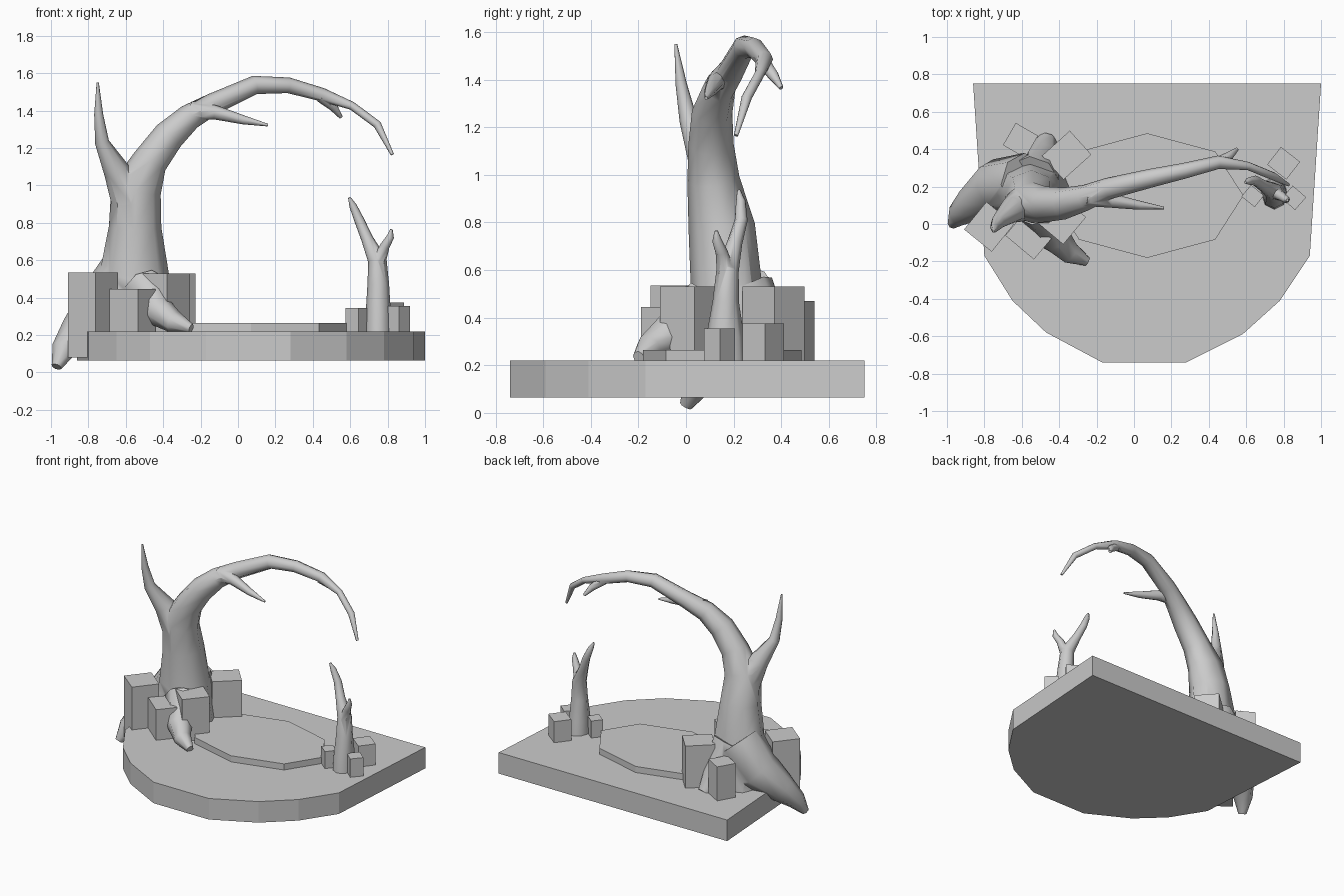
import bpy, bmesh, math
from mathutils import Vector

if "Cube" in bpy.data.objects:
    bpy.data.objects.remove(bpy.data.objects["Cube"])


def finish(name, bm):
    bmesh.ops.recalc_face_normals(bm, faces=bm.faces[:])
    me = bpy.data.meshes.new(name)
    bm.to_mesh(me)
    bm.free()
    ob = bpy.data.objects.new(name, me)
    bpy.context.collection.objects.link(ob)
    return ob


def slab(name, outline, z0, z1):
    bm = bmesh.new()
    low = [bm.verts.new((x, y, z0)) for x, y in outline]
    top = [bm.verts.new((x, y, z1)) for x, y in outline]
    n = len(outline)
    bm.faces.new(low[::-1])
    bm.faces.new(top)
    for i in range(n):
        j = (i + 1) % n
        bm.faces.new((low[i], low[j], top[j], top[i]))
    return finish(name, bm)


def block(name, x, y, w, d, deg, z0, z1):
    c, s = math.cos(math.radians(deg)), math.sin(math.radians(deg))
    pts = [(x + u * w / 2 * c - v * d / 2 * s, y + u * w / 2 * s + v * d / 2 * c)
           for u, v in ((-1, -1), (1, -1), (1, 1), (-1, 1))]
    return slab(name, pts, z0, z1)


def limb(name, pts, sides=8):
    """Tapered tube through points (x, y, z, radius[, depth radius])."""
    bm = bmesh.new()
    pos = [Vector(p[:3]) for p in pts]
    rings = []
    for i, p in enumerate(pts):
        t = (pos[min(i + 1, len(pos) - 1)] - pos[max(i - 1, 0)]).normalized()
        u = Vector((0, 1, 0)).cross(t).normalized()
        v = t.cross(u)
        ring = []
        for k in range(sides):
            a = 2 * math.pi * k / sides
            ring.append(bm.verts.new(pos[i] + u * math.cos(a) * p[3] + v * math.sin(a) * p[-1]))
        rings.append(ring)
    for a, b in zip(rings, rings[1:]):
        for k in range(sides):
            m = (k + 1) % sides
            bm.faces.new((a[k], a[m], b[m], b[k]))
    bm.faces.new(rings[0][::-1])
    bm.faces.new(rings[-1])
    return finish(name, bm)


def tree(name, trunk, branches):
    """Trunk limb with branches and roots fused on, smooth shaded."""
    ob = limb(name, trunk)
    parts = [limb(name + "_branch", b) for b in branches]
    bpy.context.view_layer.objects.active = ob
    for part in parts:
        mod = ob.modifiers.new("fuse", 'BOOLEAN')
        mod.operation = 'UNION'
        mod.solver = 'EXACT'
        mod.object = part
        bpy.ops.object.modifier_apply(modifier=mod.name)
        bpy.data.objects.remove(part)
    bpy.ops.object.select_all(action='DESELECT')
    ob.select_set(True)
    bpy.ops.object.shade_smooth_by_angle(angle=math.radians(55))
    return ob


# Base plinth and raised octagonal step
slab("base", [(-.86, .75), (-.80, -.17), (-.65, -.41), (-.47, -.58), (-.17, -.74),
              (.28, -.74), (.58, -.59), (.78, -.41), (.94, -.17), (1, .75)], .065, .22)
slab("step", [(.07 + .515 * math.cos(k * math.pi / 4), .152 + .333 * math.sin(k * math.pi / 4))
              for k in range(8)], .2, .265)

# Stone blocks around the large tree, then the small tree
blocks = [(-.775, -.015, .19, .19, -39, .08, .535), (-.565, -.07, .20, .145, -40, .08, .445),
          (-.39, .025, .19, .19, -40, .08, .53), (-.36, .368, .20, .172, 42, .08, .53),
          (-.607, .447, .137, .137, -30, .08, .47),
          (.80, .325, .13, .12, -38, .15, .375), (.635, .15, .09, .08, -39, .15, .345),
          (.855, .14, .095, .09, -41, .15, .355)]
for i, b in enumerate(blocks):
    block(f"stone_block_{i + 1}", *b)

# Large tree: trunk sweeping into the arch
tree("large_tree", [
    (-.55, .20, .20, .21, .20), (-.555, .17, .53, .185, .15), (-.55, .15, .78, .14, .14),
    (-.545, .115, .98, .135, .11), (-.47, .105, 1.13, .095), (-.37, .11, 1.265, .085),
    (-.26, .14, 1.365, .07), (-.135, .19, 1.435, .058), (.09, .245, 1.537, .05),
    (.27, .285, 1.535, .042), (.45, .33, 1.485, .036), (.61, .31, 1.425, .022),
    (.745, .255, 1.325, .022), (.825, .21, 1.165, .009)], [
    # upright left branch
    [(-.57, .12, .90, .105), (-.65, .075, 1.08, .07), (-.727, .01, 1.23, .038),
     (-.745, -.02, 1.38, .024), (-.75, -.043, 1.55, .006)],
    # inner twig and outer twig
    [(-.25, .145, 1.40, .05), (-.12, .125, 1.39, .038), (.03, .10, 1.35, .024),
     (.16, .085, 1.322, .007)],
    [(.44, .325, 1.475, .03), (.51, .365, 1.42, .024), (.55, .40, 1.365, .01)],
    # roots: left over the edge, front, back
    [(-.58, .21, .52, .17), (-.73, .20, .34, .15), (-.86, .11, .21, .10),
     (-.935, .05, .12, .065), (-.97, 0, .03, .028)],
    [(-.50, .08, .45, .12), (-.42, -.08, .32, .085), (-.34, -.155, .27, .06),
     (-.25, -.20, .235, .025)],
    [(-.54, .24, .50, .14), (-.49, .36, .30, .09), (-.465, .45, .20, .05)],
])

# Small forked tree
tree("small_tree", [
    (.75, .165, .18, .072, .09), (.75, .165, .32, .067, .08), (.75, .167, .47, .058, .055),
    (.745, .175, .60, .05, .047), (.69, .205, .715, .032), (.65, .232, .81, .027),
    (.615, .23, .89, .02), (.595, .222, .935, .007)], [
    [(.745, .17, .57, .04), (.785, .15, .675, .026), (.815, .13, .725, .02),
     (.82, .127, .765, .007)],
])
